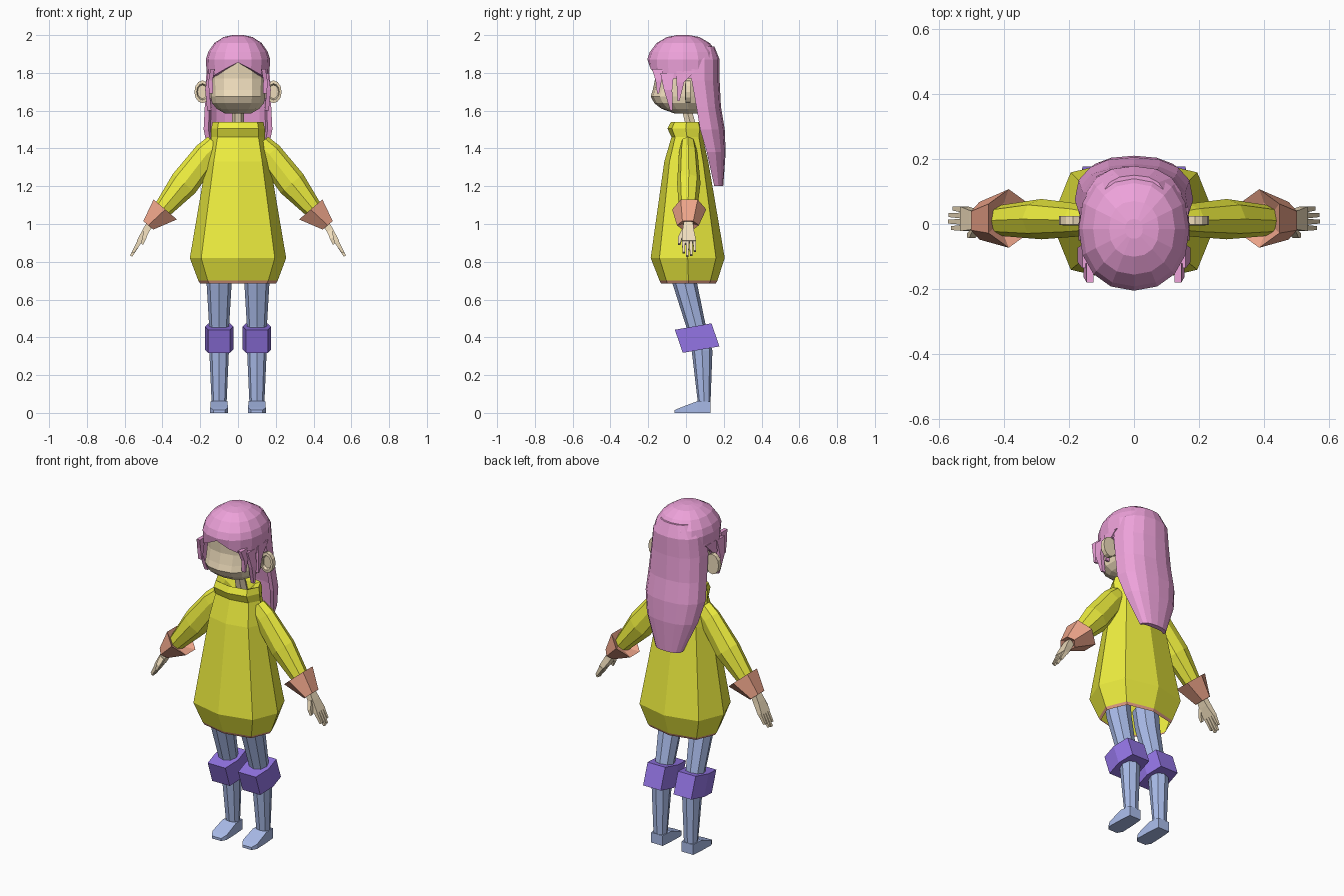
import bpy, bmesh, math
from mathutils import Vector as V

if "Cube" in bpy.data.objects:
    bpy.data.objects.remove(bpy.data.objects["Cube"])

COLORS = {"yellow": (.86, .86, .05), "orange": (.84, .37, .25), "skin": (.86, .72, .5),
          "pink": (.85, .36, .70), "blue": (.40, .50, .82), "purple": (.30, .18, .80)}
MATS = {}
for key, c in COLORS.items():
    MATS[key] = bpy.data.materials.new(key)
    MATS[key].diffuse_color = (*c, 1)


def loft(name, rings, color, caps=(True, True)):
    """Skin a list of equal-length point rings."""
    bm = bmesh.new()
    rows = [[bm.verts.new(p) for p in r] for r in rings]
    n = len(rows[0])
    for a, b in zip(rows, rows[1:]):
        for i in range(n):
            j = (i + 1) % n
            bm.faces.new((a[i], a[j], b[j], b[i]))
    if caps[0]:
        bm.faces.new(rows[0])
    if caps[1]:
        bm.faces.new(rows[-1])
    bmesh.ops.recalc_face_normals(bm, faces=bm.faces)
    me = bpy.data.meshes.new(name)
    bm.to_mesh(me)
    bm.free()
    me.materials.append(MATS[color])
    ob = bpy.data.objects.new(name, me)
    bpy.context.collection.objects.link(ob)
    return ob


def spow(a, p):
    return math.copysign(abs(a) ** p, a)


def ring(c, u, v, n=8, p=1.0, phase=0.0):
    """Closed (super)elliptic ring around c with half axes u and v."""
    c, u, v = V(c), V(u), V(v)
    out = []
    for i in range(n):
        t = phase + math.tau * i / n
        out.append(c + u * spow(round(math.cos(t), 6), p) + v * spow(round(math.sin(t), 6), p))
    return out


def box(c, u, v):
    c, u, v = V(c), V(u), V(v)
    return [c + u + v, c - u + v, c - u - v, c + u - v]


def level(z, hw, y0, y1, n=8, p=1.0, x=0, phase=0.0):
    """Horizontal ring from half width and front/back y."""
    return ring((x, (y0 + y1) / 2, z), (hw, 0, 0), (0, (y1 - y0) / 2, 0), n, p, phase)


# Dress: flared body with a turned collar, open at the hem
dress = [(.70, .21, -.14, .166), (.82, .255, -.187, .205), (1.33, .168, -.115, .118),
         (1.46, .142, -.077, .088), (1.505, .142, -.098, .095), (1.54, .135, -.08, .085),
         (1.52, .09, -.05, .075), (1.48, .05, -.02, .065)]
loft("dress", [level(*r, p=.78) for r in dress], "yellow", (False, True))
loft("dress_hem", [level(.685, .2, -.132, .158, p=.78), level(.70, .21, -.14, .166, p=.78)],
     "orange", (False, False))

# Head and neck
head = [(1.585, .07, -.06, .06), (1.61, .115, -.13, .09), (1.64, .14, -.168, .11),
        (1.675, .147, -.187, .12), (1.71, .147, -.176, .13), (1.77, .148, -.163, .14),
        (1.86, .15, -.168, .15), (1.94, .10, -.11, .10)]
loft("head", [level(*r, n=14, p=.82, phase=math.pi / 14) for r in head], "skin")
loft("neck", [level(1.46, .035, .01, .075, 6), level(1.62, .03, -.03, .03, 6)], "skin")

# Hair cap with a centre parting: lower rim height varies with the angle from the front
N = 16
RIM = [1.855, 1.82, 1.79, 1.77, 1.77]


def cap_ring(f, z=None):
    pts = []
    for i in range(N):
        t = math.tau * i / N
        rim = RIM[min(i, N - i, 4)]
        pts.append(V((.17 * f * spow(round(math.sin(t), 6), .9),
                      -.015 - .19 * f * spow(round(math.cos(t), 6), .9),
                      rim if z is None else z)))
    return pts


loft("hair_cap", [cap_ring(.16, 2.0), cap_ring(.45, 1.99), cap_ring(.74, 1.958),
                  cap_ring(.93, 1.91), cap_ring(1.0, 1.872), cap_ring(.97), cap_ring(.84)],
     "pink", (True, False))


# Long back hair: crescent sections down the back
def crescent(z, hw, y0, y1, thick):
    out = []
    for k, (w, y) in enumerate(((hw, y1), (hw * .86, y1 - thick))):
        arc = [V((w * spow(round(math.cos(math.pi * i / 8), 6), .85),
                  y0 + (y - y0) * math.sin(math.pi * i / 8) ** .8 if 0 < i < 8 else y0, z))
               for i in range(9)]
        out += arc if k == 0 else arc[::-1]
    return out


locks = [(1.94, .10, .06, .15, .05), (1.87, .155, .03, .178, .05), (1.76, .168, .03, .178, .05),
         (1.62, .176, .055, .185, .05), (1.50, .182, .075, .205, .05),
         (1.38, .158, .11, .21, .05), (1.20, .085, .15, .197, .03)]
loft("back_hair", [crescent(*r) for r in locks], "pink")

for s, side in ((-1, "left"), (1, "right")):
    # Hair strands in front of the ears
    for tag, path in (("long", [(.148, -.10, 1.80, .036), (.163, -.095, 1.71, .022), (.152, -.077, 1.60, .006)]),
                      ("short", [(.135, -.15, 1.82, .03), (.145, -.145, 1.76, .016), (.143, -.148, 1.69, .005)]),
                      ("rear", [(.155, .00, 1.81, .05), (.16, -.03, 1.75, .02), (.155, -.04, 1.65, .005)])):
        loft(f"{tag}_strand_{side}", [box((s * x, y, z), (0, w, 0), (.011, 0, 0))
                                      for x, y, z, w in path], "pink")

    # Ear: thin disc with a recessed front
    ear = [(.024, 1), (-.002, 1), (-.004, .72), (.01, .6)]
    loft(f"ear_{side}", [ring((s * .188, y, 1.70), (.043 * f, 0, 0), (0, 0, .06 * f), 12)
                         for y, f in ear], "skin")
    loft(f"ear_root_{side}", [box((s * x, .012, 1.70), (0, .011, 0), (0, 0, .035))
                              for x in (.13, .165)], "skin")

    # Sleeve and flared cuff
    up = V((s * .76, 0, .65))
    sleeve = [((.11, .01, 1.42), .04, .065), ((.165, .012, 1.37), .05, .07),
              ((.285, .015, 1.215), .062, .078), ((.43, .01, 1.04), .045, .042)]
    loft(f"sleeve_{side}", [ring((s * c[0], c[1], c[2]), (0, w, 0), up * h)
                            for c, w, h in sleeve], "yellow")
    cuff = [((.40, .015, 1.06), .05, .045), ((.385, .017, 1.077), .09, .094),
            ((.475, .01, .993), .058, .04), ((.465, .01, 1.0), .03, .025)]
    loft(f"cuff_{side}", [ring((s * c[0], c[1], c[2]), (0, w, 0), up * h, 6)
                          for c, w, h in cuff], "orange")

    # Hand: palm, four fingers and thumb
    nrm = V((s * .86, 0, .5))

    def limb(name, path):
        loft(f"{name}_{side}", [box((s * x, y, z), (0, w, 0), nrm * h)
                                for x, y, z, w, h in path], "skin")

    limb("palm", [(.455, .012, 1.02, .022, .018), (.49, .012, .96, .03, .018),
                  (.523, .016, .905, .038, .014)])
    for i, ln in enumerate((.062, .08, .076, .055)):
        y = -.012 + i * .019
        limb(f"finger_{i + 1}", [(.52, y, .91, .009, .012),
                                 (.522 + ln * .55, y * 1.05, .91 - ln, .006, .007)])
    limb("thumb", [(.485, -.008, .965, .014, .014), (.497, -.032, .925, .011, .011),
                   (.508, -.036, .893, .006, .007)])

    # Leg, knee band and foot
    x = s * .10
    leg = [(.80, .07, -.09, .045), (.68, .066, -.07, .06), (.46, .053, 0, .105),
           (.33, .052, .03, .14), (.06, .04, .062, .13), (.02, .04, .062, .13)]
    loft(f"leg_{side}", [level(*r, n=8, x=x, p=.9) for r in leg], "blue")
    band = []
    for y, z, f in ((.038, .457, .7), (.038, .457, 1), (.08, .335, 1), (.08, .335, .7)):
        w = V((0, .097, .017)) * f
        pts = [(.075, 0), (.058, 1), (-.058, 1), (-.075, 0), (-.058, -1), (-.058 + .116, -1)]
        band.append([V((x + a * f, y, z)) + w * b for a, b in pts])
    loft(f"knee_band_{side}", band, "purple")
    foot = [(.13, .038, .06), (.06, .044, .062), (-.03, .047, .028), (-.06, .03, .015)]
    loft(f"foot_{side}", [box((x, y, h / 2), (w, 0, 0), (0, 0, h / 2))
                          for y, w, h in foot], "blue")

for m in bpy.data.materials:
    if m.users and not m.is_grease_pencil:
        m.use_nodes = True
        m.node_tree.nodes["Principled BSDF"].inputs["Base Color"].default_value = m.diffuse_color
